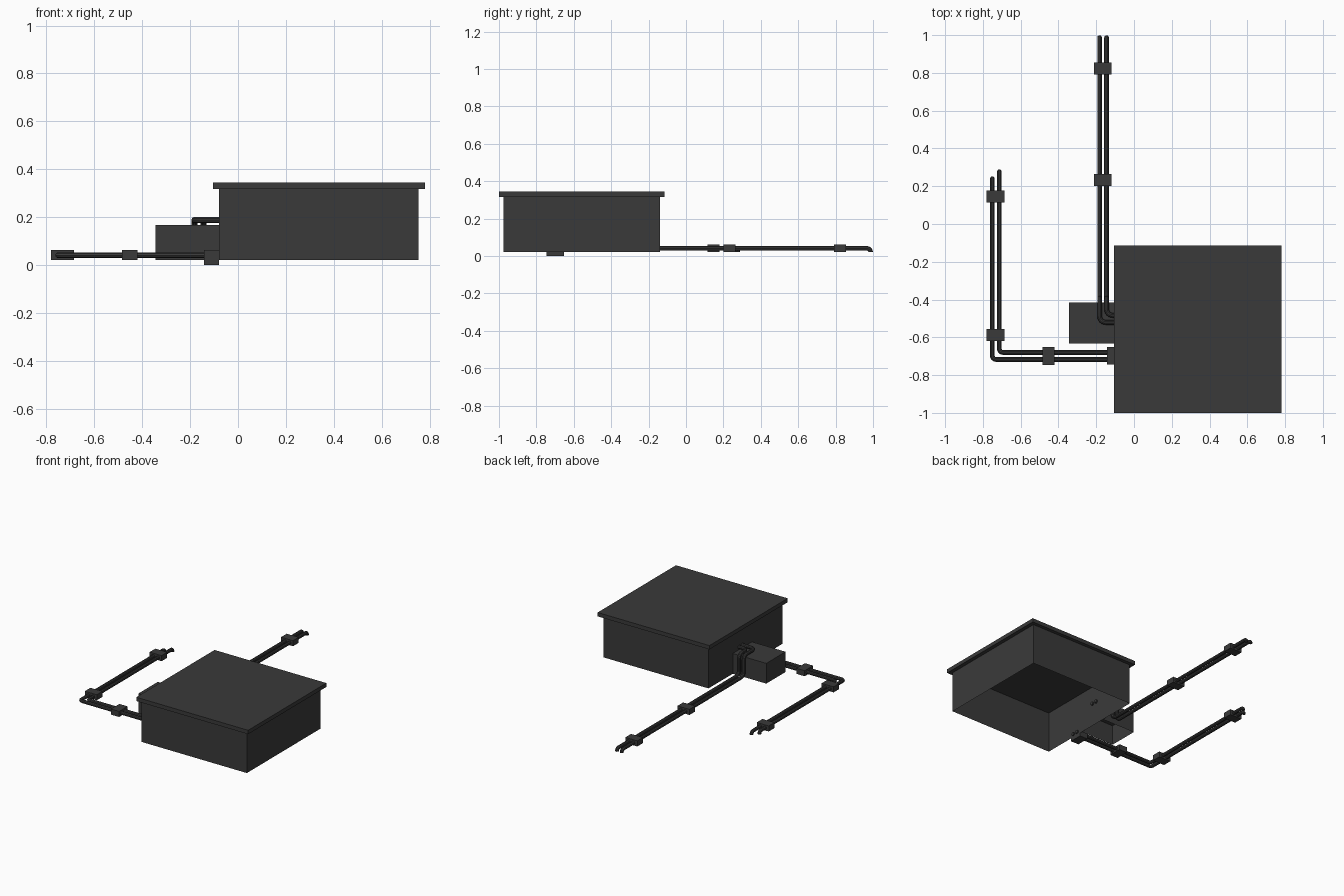
import bpy, bmesh
from math import sin, cos, pi
from mathutils import Vector

cube = bpy.data.objects.get("Cube")
if cube:
    bpy.data.objects.remove(cube, do_unlink=True)

mat = bpy.data.materials.new("dark_grey_metal")
mat.use_nodes = True
COLOUR = (0.042, 0.042, 0.042, 1)
mat.diffuse_color = COLOUR
mat.node_tree.nodes["Principled BSDF"].inputs["Base Color"].default_value = COLOUR


def box(name, low, high, open_bottom=False, open_top=False):
    """Axis-aligned box between two corners, optionally left open."""
    low, high = Vector(low), Vector(high)
    bm = bmesh.new()
    bmesh.ops.create_cube(bm, size=1)
    for v in bm.verts:
        v.co = (low + high) / 2 + v.co * (high - low)
    bm.normal_update()
    gone = [f for f in bm.faces if (open_bottom and f.normal.z < -0.5)
            or (open_top and f.normal.z > 0.5)]
    bmesh.ops.delete(bm, geom=gone, context='FACES')
    mesh = bpy.data.meshes.new(name)
    bm.to_mesh(mesh)
    bm.free()
    mesh.materials.append(mat)
    obj = bpy.data.objects.new(name, mesh)
    bpy.context.collection.objects.link(obj)
    return obj


def rounded(points, bend, steps=6):
    """Replace each right-angled inner corner of a path with an arc."""
    pts = [Vector(p) for p in points]
    path = [pts[0]]
    for a, b, c in zip(pts, pts[1:], pts[2:]):
        r = min(bend, (c - b).length * 0.95)
        back, ahead = (a - b).normalized(), (c - b).normalized()
        for i in range(steps + 1):
            t = pi / 2 * i / steps
            path.append(b + back * r * (1 - sin(t)) + ahead * r * (1 - cos(t)))
    path.append(pts[-1])
    return path


def pipe(name, points, bend, radius=0.0125):
    path = rounded(points, bend)
    curve = bpy.data.curves.new(name, 'CURVE')
    curve.dimensions = '3D'
    curve.bevel_depth = radius
    curve.bevel_resolution = 3
    curve.use_fill_caps = True
    spline = curve.splines.new('POLY')
    spline.points.add(len(path) - 1)
    for p, co in zip(spline.points, path):
        p.co = (*co, 1)
    curve.materials.append(mat)
    obj = bpy.data.objects.new(name, curve)
    bpy.context.collection.objects.link(obj)
    bpy.ops.object.select_all(action='DESELECT')
    obj.select_set(True)
    bpy.context.view_layer.objects.active = obj
    bpy.ops.object.convert(target='MESH')
    bpy.ops.object.shade_smooth_by_angle()


# Main cabinet, hollow underneath, with an overhanging lid
box("cabinet_walls", (-0.08, -0.975, 0.022), (0.753, -0.14, 0.32), True, True)
box("cabinet_lid", (-0.105, -1, 0.317), (0.78, -0.115, 0.345))

# Side housing, also hollow underneath
box("side_housing", (-0.345, -0.633, 0.022), (-0.08, -0.415, 0.167), True)

# Lower pipes: out of the side wall, then towards the back
Z, DROP = 0.041, 0.022
for side, x, y, end in (("outer", -0.75, -0.717, 0.24), ("inner", -0.713, -0.68, 0.277)):
    pipe(side + "_lower_pipe",
         [(-0.07, y, Z), (x, y, Z), (x, end, Z), (x, end, DROP)], 0.02)

# Upper pipes: out of the wall over the housing, down, then along the floor
TOP, FALL = 0.188, -0.392
for side, x, y in (("outer", -0.182, -0.521), ("inner", -0.145, -0.484)):
    pipe(side + "_upper_pipe",
         [(-0.07, y, TOP), (x, y, TOP), (x, FALL, TOP), (x, FALL, Z),
          (x, 0.987, Z), (x, 0.987, DROP)], 0.032)

# Clamps across each pair of pipes
LONG, SHORT = 0.0475, 0.032
for i, (x, y, across) in enumerate([(-0.1655, 0.233, 'X'), (-0.1655, 0.823, 'X'),
                                    (-0.7325, -0.587, 'X'), (-0.7325, 0.146, 'X'),
                                    (-0.452, -0.698, 'Y')]):
    hx, hy = (LONG, SHORT) if across == 'X' else (SHORT, LONG)
    box(f"pipe_clamp_{i + 1}", (x - hx, y - hy, 0.022), (x + hx, y + hy, 0.062))
box("wall_clamp", (-0.143, -0.745, 0), (-0.079, -0.651, 0.062))
